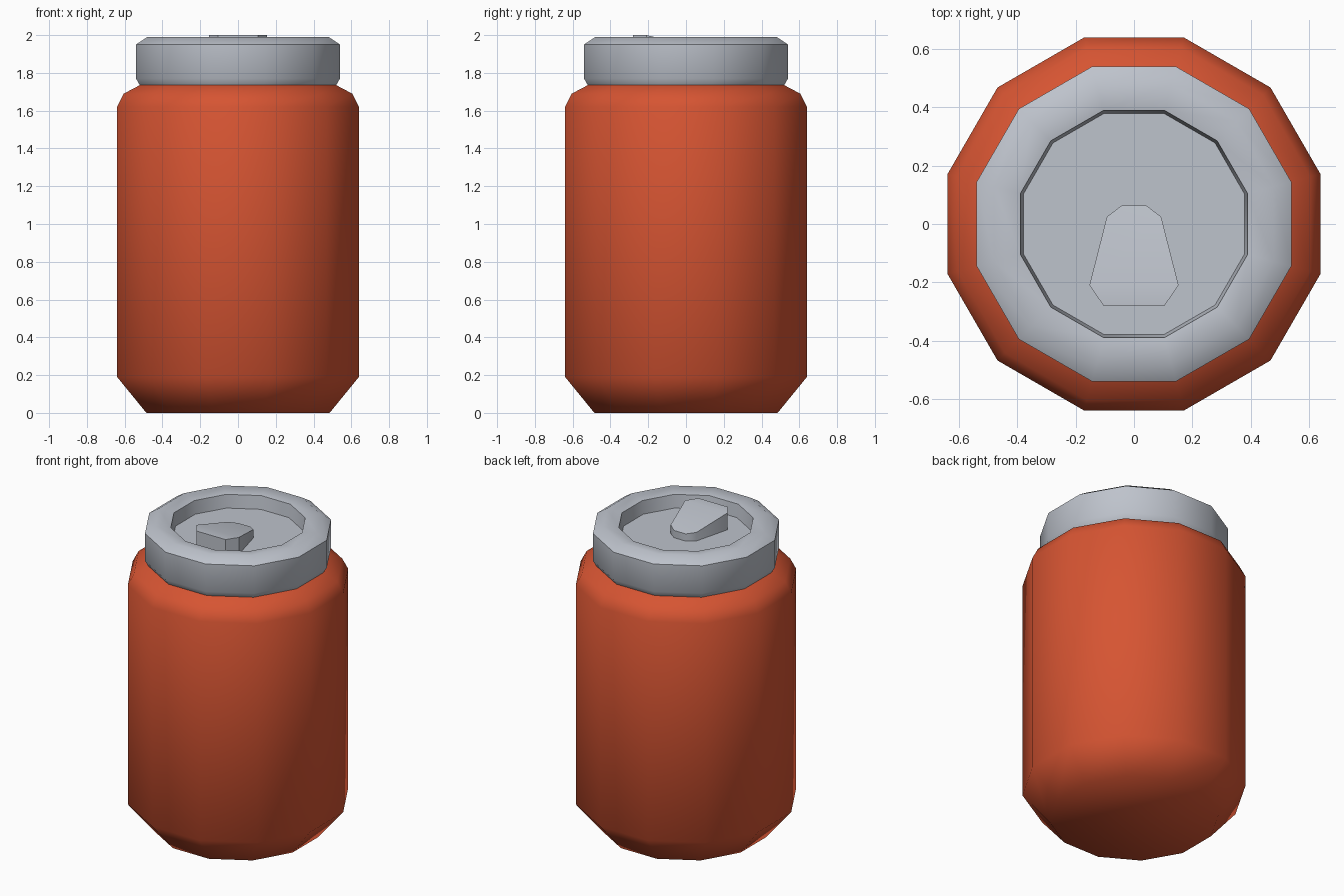
import bpy, bmesh, math

if "Cube" in bpy.data.objects:
    bpy.data.objects.remove(bpy.data.objects["Cube"])

SIDES = 12


def material(name, rgb):
    m = bpy.data.materials.new(name)
    m.diffuse_color = (*rgb, 1)
    m.use_nodes = True
    m.node_tree.nodes["Principled BSDF"].inputs["Base Color"].default_value = m.diffuse_color
    return m


orange = material("orange paint", (0.672, 0.089, 0.032))
metal = material("light metal", (0.515, 0.546, 0.604))


def finish(bm, name, mat, angle):
    bmesh.ops.recalc_face_normals(bm, faces=bm.faces)
    me = bpy.data.meshes.new(name)
    bm.to_mesh(me)
    bm.free()
    me.materials.append(mat)
    ob = bpy.data.objects.new(name, me)
    bpy.context.collection.objects.link(ob)
    bpy.ops.object.select_all(action='DESELECT')
    ob.select_set(True)
    bpy.context.view_layer.objects.active = ob
    bpy.ops.object.shade_smooth_by_angle(angle=math.radians(angle))
    return ob


def lathe(name, profile, mat, angle, cap):
    """Twelve-sided turning; profile gives (distance to flat, height)."""
    bm = bmesh.new()
    rings = []
    for a, z in profile:
        r = a / math.cos(math.pi / SIDES)
        rings.append([bm.verts.new((r * math.cos(t), r * math.sin(t), z))
                      for t in (math.radians(15 + 30 * k) for k in range(SIDES))])
    for lo, hi in zip(rings, rings[1:]):
        for k in range(SIDES):
            j = (k + 1) % SIDES
            bm.faces.new((lo[k], lo[j], hi[j], hi[k]))
    bm.faces.new(rings[cap])
    bmesh.ops.recalc_face_normals(bm, faces=bm.faces)
    return finish(bm, name, mat, angle)


# Painted body with tapered foot and rounded shoulder
lathe("can_body", [(0.485, 0), (0.64, 0.19), (0.64, 1.62), (0.605, 1.69),
                   (0.52, 1.735)], orange, 80, 0)

# Metal lid with raised rim and recessed floor
lathe("can_lid", [(0.52, 1.735), (0.54, 1.77), (0.54, 1.95), (0.48, 1.99),
                  (0.39, 1.975), (0.38, 1.89)], metal, 45, -1)

# Pull tab: flat at the front, sloping down to the back
half = [(0.105, -0.28), (0.153, -0.21), (0.093, 0.025), (0.043, 0.063)]
outline = half + [(-x, y) for x, y in reversed(half)]
bm = bmesh.new()
top = [bm.verts.new((x, y, 2.0 - 0.23 * max(0, y + 0.21))) for x, y in outline]
low = [bm.verts.new((x, y, 1.89)) for x, y in outline]
n = len(outline)
bm.faces.new((top[0], top[1], top[6], top[7]))
bm.faces.new(top[1:7])
bm.faces.new(low)
for i in range(n):
    j = (i + 1) % n
    bm.faces.new((low[i], low[j], top[j], top[i]))
finish(bm, "pull_tab", metal, 45)
